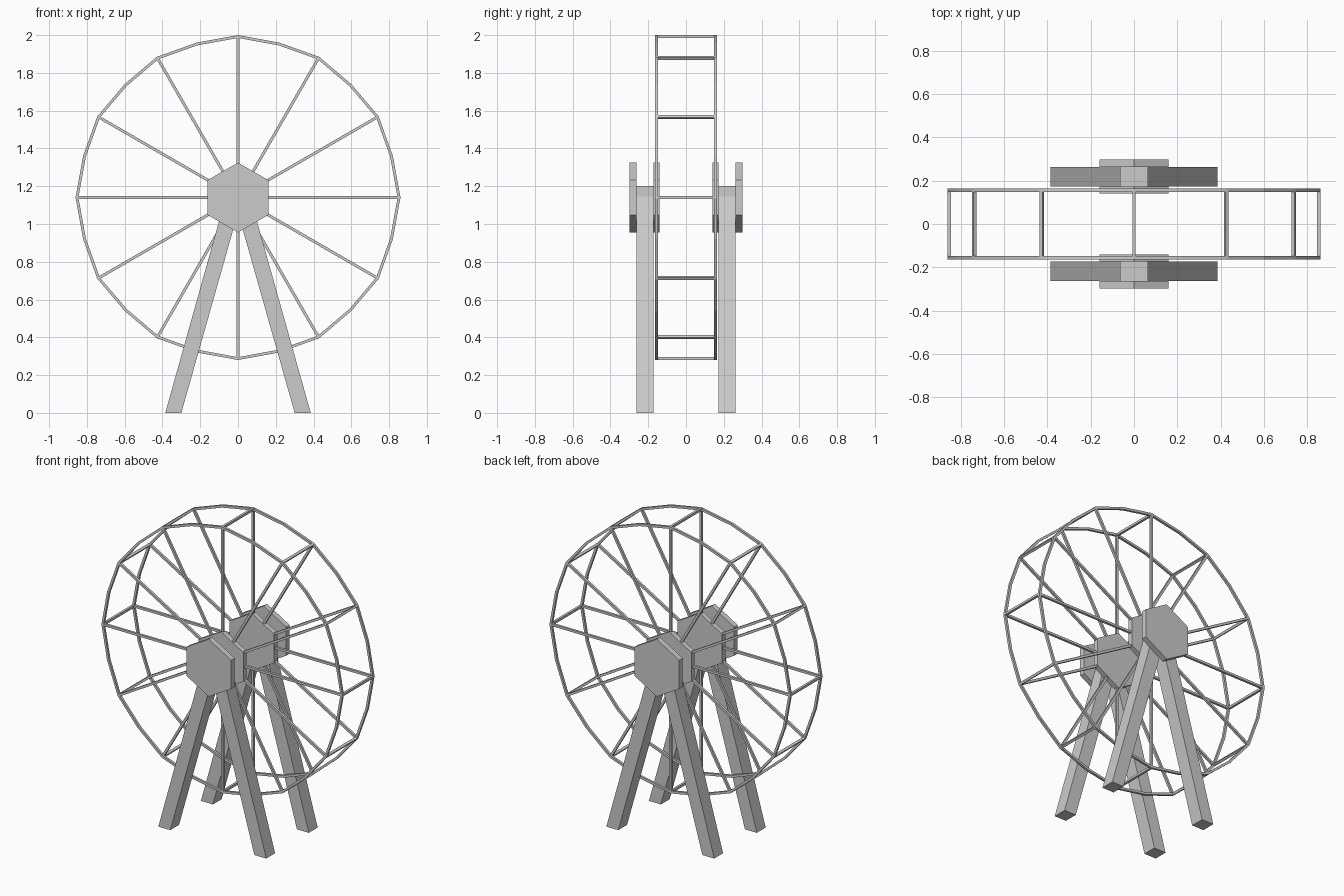
import bpy, bmesh, math
from mathutils import Matrix, Vector

if "Cube" in bpy.data.objects:
    bpy.data.objects.remove(bpy.data.objects["Cube"])

CZ = 1.14          # wheel axis height
R = 0.86           # outer rim radius
T = 0.015          # bar thickness
RIM_Y = 0.156      # rim centre plane


def finish(bm, name):
    bmesh.ops.recalc_face_normals(bm, faces=bm.faces[:])
    me = bpy.data.meshes.new(name)
    bm.to_mesh(me)
    bm.free()
    ob = bpy.data.objects.new(name, me)
    bpy.context.collection.objects.link(ob)
    return ob


def prism(name, profile, y0, y1):
    """Extrude an x-z profile along y."""
    bm = bmesh.new()
    f = bm.faces.new([bm.verts.new((x, y0, z)) for x, z in profile])
    ext = bmesh.ops.extrude_face_region(bm, geom=[f])
    moved = [v for v in ext["geom"] if isinstance(v, bmesh.types.BMVert)]
    bmesh.ops.translate(bm, verts=moved, vec=(0, y1 - y0, 0))
    return finish(bm, name)


def add_box(bm, size, centre, angle):
    """Box placed in wheel space, then turned about the wheel axis."""
    m = (Matrix.Translation((0, 0, CZ)) @ Matrix.Rotation(angle, 4, 'Y')
         @ Matrix.Translation(centre) @ Matrix.Diagonal((*size, 1)))
    bmesh.ops.create_cube(bm, size=1, matrix=m)


hexagon = [(0.185 * math.sin(i * math.pi / 3), CZ + 0.185 * math.cos(i * math.pi / 3))
           for i in range(6)]
frame = [(-0.385, 0), (-0.064, 1.145), (-0.064, 1.2), (0.064, 1.2), (0.064, 1.145),
         (0.385, 0), (0.3, 0), (0, 1.06), (-0.3, 0)]

for side, s in (("front", -1), ("back", 1)):
    # A-frame legs and hexagonal hub plates
    prism(side + "_legs", frame, s * 0.172, s * 0.262)
    prism(side + "_inner_hub", hexagon, s * 0.14, s * 0.172)
    prism(side + "_outer_hub", hexagon, s * 0.262, s * 0.298)

    # 24-segment rim with a square section
    bm = bmesh.new()
    rings = []
    for i in range(24):
        a = i * math.pi / 12
        r = R if i % 2 == 0 else R - 0.011
        rings.append([bm.verts.new((rr * math.sin(a), s * RIM_Y + dy, CZ + rr * math.cos(a)))
                      for rr, dy in ((r, -T / 2), (r, T / 2), (r - T, T / 2), (r - T, -T / 2))])
    for i in range(24):
        p, q = rings[i], rings[(i + 1) % 24]
        for k in range(4):
            n = (k + 1) % 4
            bm.faces.new((p[k], p[n], q[n], q[k]))
    finish(bm, side + "_rim")

    # spokes
    bm = bmesh.new()
    for i in range(12):
        add_box(bm, (T, T, 0.75), (0, s * RIM_Y, R - T / 2 - 0.375), i * math.pi / 6)
    finish(bm, side + "_spokes")

# bars joining the two rims
bm = bmesh.new()
for i in range(12):
    add_box(bm, (T, 2 * RIM_Y, T), (0, 0, R - T / 2), i * math.pi / 6)
finish(bm, "rim_crossbars")
